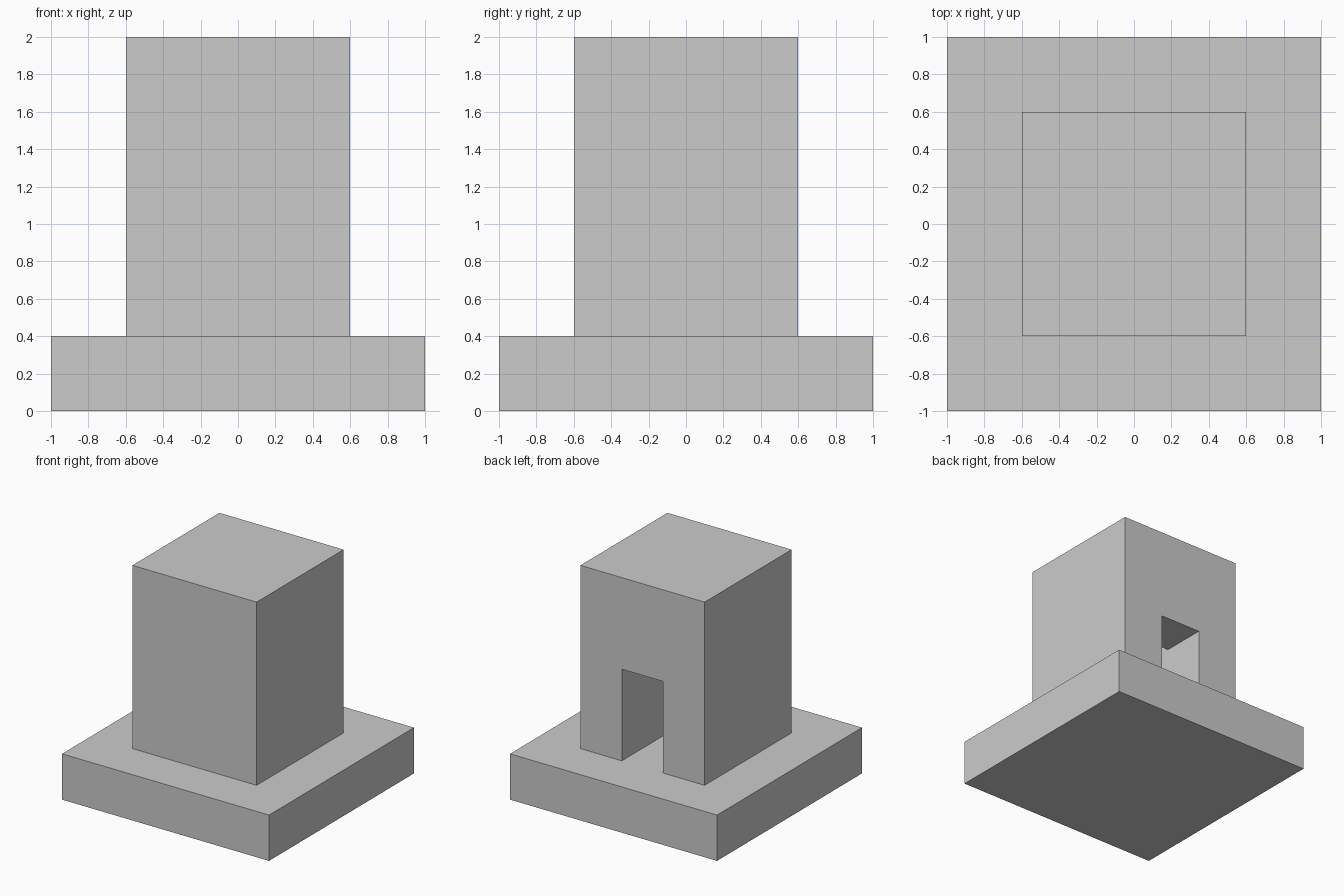
import bpy
import bmesh

if "Cube" in bpy.data.objects:
    bpy.data.objects.remove(bpy.data.objects["Cube"])

U = 0.4  # block unit: the whole model sits on a 5 x 5 x 5 grid


def extrude_x(name, profile, half_width):
    """Extrude a (y, z) outline symmetrically along x."""
    bm = bmesh.new()
    face = bm.faces.new([bm.verts.new((-half_width, y, z)) for y, z in profile])
    ext = bmesh.ops.extrude_face_region(bm, geom=[face])
    moved = [v for v in ext["geom"] if isinstance(v, bmesh.types.BMVert)]
    bmesh.ops.translate(bm, verts=moved, vec=(2 * half_width, 0, 0))
    bmesh.ops.recalc_face_normals(bm, faces=bm.faces)
    mesh = bpy.data.meshes.new(name)
    bm.to_mesh(mesh)
    bm.free()
    obj = bpy.data.objects.new(name, mesh)
    bpy.context.collection.objects.link(obj)
    return obj


def block(name, half, z0, z1):
    return extrude_x(name, [(-half, z0), (half, z0), (half, z1), (-half, z1)], half)


# Square plinth and the tower standing on it
base = block("base", 2.5 * U, 0, U)
tower = block("tower", 1.5 * U, U, 5 * U)

# Rear doorway leading into a taller closed chamber, cut as one L-shaped void
low, out = 0.5 * U, 2 * U
void = extrude_x("chamber_cutter", [
    (-0.5 * U, low), (out, low), (out, 3 * U),
    (0.5 * U, 3 * U), (0.5 * U, 4 * U), (-0.5 * U, 4 * U)], 0.5 * U)
void.hide_render = True

cut = tower.modifiers.new("chamber", "BOOLEAN")
cut.operation = "DIFFERENCE"
cut.solver = "EXACT"
cut.object = void
bpy.context.view_layer.objects.active = tower
bpy.ops.object.modifier_apply(modifier=cut.name)
bpy.data.objects.remove(void)
